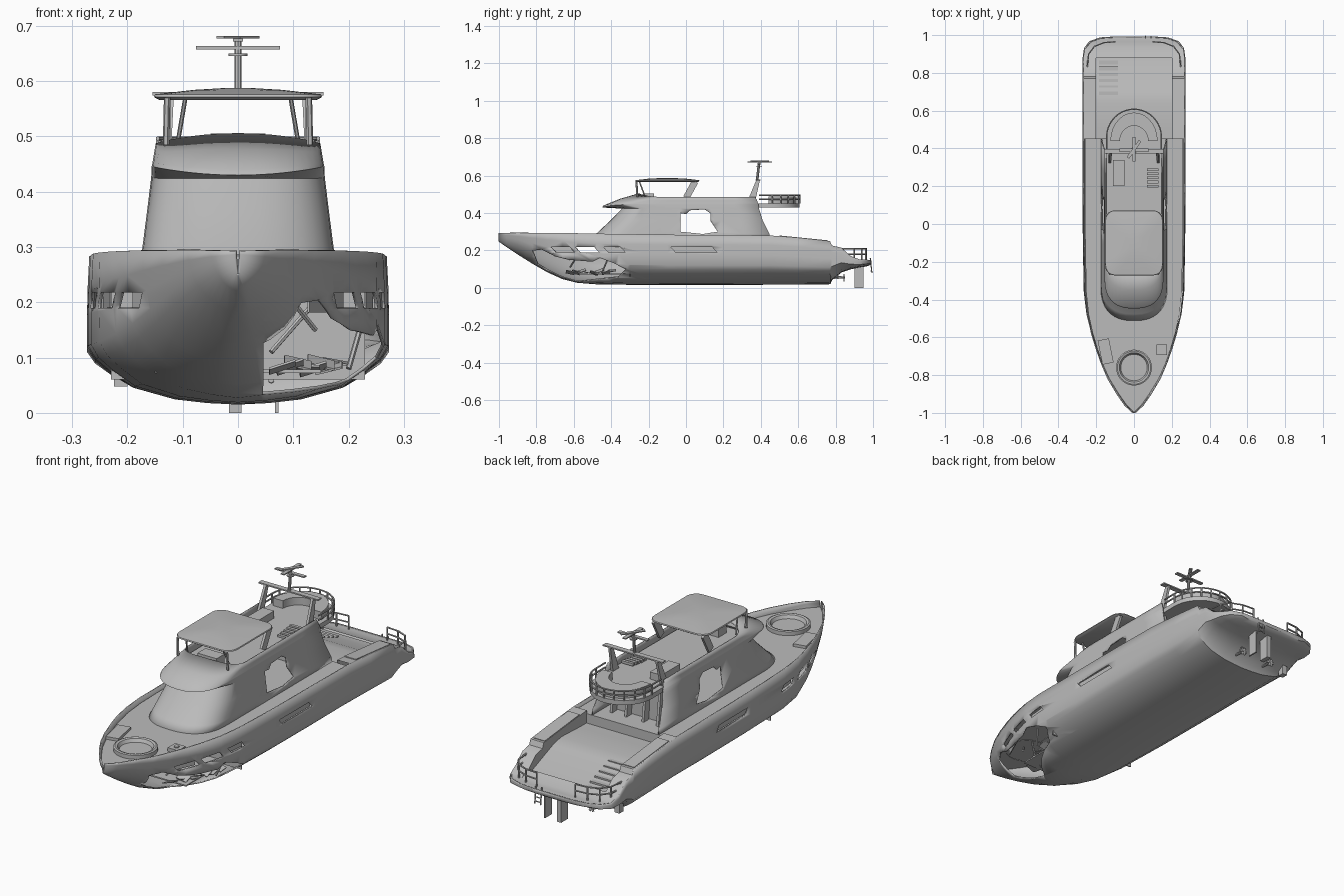
import bpy, bmesh, math, random
from mathutils import Vector, Matrix

if "Cube" in bpy.data.objects:
    bpy.data.objects.remove(bpy.data.objects["Cube"])
random.seed(4)

grey = bpy.data.materials.new("plain grey")
grey.use_nodes = True
grey.diffuse_color = (0.5, 0.5, 0.5, 1)
grey.node_tree.nodes["Principled BSDF"].inputs["Base Color"].default_value = grey.diffuse_color
parts = []


def finish(name, bm, thickness=0):
    bmesh.ops.recalc_face_normals(bm, faces=bm.faces)
    mesh = bpy.data.meshes.new(name)
    bm.to_mesh(mesh)
    bm.free()
    mesh.materials.append(grey)
    ob = bpy.data.objects.new(name, mesh)
    bpy.context.collection.objects.link(ob)
    if thickness:
        mod = ob.modifiers.new("thickness", "SOLIDIFY")
        mod.thickness, mod.offset = thickness, 0
    parts.append(ob)


def loft(rings, closed=False, caps=()):
    bm = bmesh.new()
    rows = [[bm.verts.new(p) for p in ring] for ring in rings]
    n = len(rows[0])
    for a, b in zip(rows, rows[1:]):
        for i in range(n if closed else n - 1):
            j = (i + 1) % n
            bm.faces.new((a[i], a[j], b[j], b[i]))
    for c in caps:
        bm.faces.new(rows[c])
    return bm


def prism(name, shape, z0, z1):
    finish(name, loft([[(x, y, z) for x, y in shape] for z in (z0, z1)], True, (0, -1)))


def box(name, centre, size, rot=Matrix()):
    bm = bmesh.new()
    m = Matrix.Translation(centre) @ rot.to_4x4() @ Matrix.Diagonal((*size, 1))
    bmesh.ops.create_cube(bm, size=1, matrix=m)
    finish(name, bm)


def rods(name, paths, r, sides=6):
    bm = bmesh.new()
    for path in paths:
        for p, q in zip(path, path[1:]):
            p, q = Vector(p), Vector(q)
            d = q - p
            m = Matrix.Translation((p + q) / 2) @ d.to_track_quat("Z", "Y").to_matrix().to_4x4()
            bmesh.ops.create_cone(bm, cap_ends=True, segments=sides, radius1=r, radius2=r,
                                  depth=d.length, matrix=m)
    finish(name, bm)


def lathe(name, profile, centre, steps=32):
    rings = [[(centre[0] + r * math.cos(k * math.tau / steps),
               centre[1] + r * math.sin(k * math.tau / steps), z) for k in range(steps)]
             for r, z in profile]
    finish(name, loft(rings, True, (-1,)))


def inside(y, z, poly):
    hit = False
    for (a, b), (c, d) in zip(poly, poly[1:] + poly[:1]):
        if (b > z) != (d > z) and y < (c - a) * (z - b) / (d - b) + a:
            hit = not hit
    return hit


def cut_opening(bm, poly, side, min_x=0.01):
    """Cut a side-on outline out of a skin, on the side given by the sign."""
    ys, zs = [p[0] for p in poly], [p[1] for p in poly]

    def near():
        found = [f for f in bm.faces if f.calc_center_median().x * side > 0
                 and max(v.co.y for v in f.verts) > min(ys) and min(v.co.y for v in f.verts) < max(ys)
                 and max(v.co.z for v in f.verts) > min(zs) and min(v.co.z for v in f.verts) < max(zs)]
        return found + list({e for f in found for e in f.edges}) + list({v for f in found for v in f.verts})
    planes = [((0, a, b), (0, d - b, a - c)) for (a, b), (c, d) in zip(poly, poly[1:] + poly[:1])]
    planes.append(((min_x * side, 0, 0), (1, 0, 0)))
    for co, no in planes:
        bmesh.ops.bisect_plane(bm, geom=near(), plane_co=co, plane_no=no, dist=1e-6)
    gone = []
    for f in bm.faces:
        c = f.calc_center_median()
        if c.x * side > min_x and inside(c.y, c.z, poly):
            gone.append(f)
    bmesh.ops.delete(bm, geom=gone, context="FACES")


# Hull stations: y, half breadth, sheer height, keel height
STATIONS = [(-1, .004, .293, .25), (-.96, .048, .294, .222), (-.9, .09, .295, .182),
            (-.82, .138, .294, .132), (-.74, .173, .294, .086), (-.66, .202, .293, .05),
            (-.58, .227, .292, .03), (-.48, .25, .29, .022), (-.36, .263, .288, .02),
            (-.1, .268, .284, .018), (.2, .27, .283, .018), (.45, .27, .28, .02),
            (.6, .27, .268, .02), (.77, .27, .25, .022), (.78, .27, .226, .045),
            (.83, .27, .215, .085), (.88, .269, .17, .102), (.93, .262, .15, .112),
            (.965, .235, .15, .118), (.985, .18, .148, .125), (.99, .1, .146, .13)]
ROUND = [(0, 0), (.2, .01), (.42, .035), (.7, .115), (.85, .22), (.95, .305), (1, .39), (1, .6), (.995, .8), (.985, 1)]
FLARED = [(0, 0), (.2, .06), (.36, .14), (.5, .24), (.62, .34), (.73, .46), (.82, .58), (.89, .7), (.95, .85), (1, 1)]


def section(y, b, top, keel):
    w = min(1, (y + 1) / .55)
    half = []
    for (u, v), (s, t) in zip(ROUND, FLARED):
        half.append((b * (u * w + s * (1 - w)), y, keel + (top - keel) * (v * w + t * (1 - w))))
    return [(-x, y, z) for x, y, z in half[:0:-1]] + half


hull = loft([section(*s) for s in STATIONS], caps=(-1,))
WINDOWS = [(-.72, -.62), (-.59, -.49), (-.44, -.35), (-.08, .14)]
for side in (1, -1):
    for a, b in WINDOWS:
        cut_opening(hull, [(a, .218), (b, .218), (b + .025, .19), (a + .025, .19)], side)
    # Recessed panes behind some hull windows
    for x, y, length, turn in ((.158, -.66, .15, -.42), (.236, -.385, .13, -.1), (.25, .04, .27, 0)):
        box("window_recess", (side * x, y, .204), (.004, length, .045), Matrix.Rotation(side * turn, 4, "Z"))
BREACH = [(-.82, .2), (-.77, .205), (-.7, .17), (-.62, .15), (-.5, .14), (-.46, .16), (-.38, .13),
          (-.32, .1), (-.36, .06), (-.45, .05), (-.58, .035), (-.68, .045), (-.78, .1)]
cut_opening(hull, BREACH, 1, .045)
finish("hull", hull, .006)

# Decks inside the bulwarks
finish("main_deck", loft([[(s * (b * .97 - .002), y, .266) for s in (-1, 1)]
                          for y, b, t, k in STATIONS[:12]]))
finish("swim_platform", loft([[(s * b * .98, y, t - .002) for s in (-1, 1)]
                              for y, b, t, k in STATIONS[16:]]))
finish("aft_deck", loft([[(s * .205, y, z) for s in (-1, 1)] for y, z in
                         ((.3, .22), (.5, .222), (.64, .228), (.7, .215), (.86, .152), (.9, .149))]))
for side, tag in ((1, "left"), (-1, "right")):
    finish(tag + "_coaming", loft([[(side * b * .985, y, t), (side * .2, y, t), (side * .2, y, .14)]
                                   for y, b, t, k in STATIONS[11:18]]))
    box(tag + "_coaming_cap", (side * .232, .63, .263), (.06, .26, .008), Matrix.Rotation(-.1, 4, "X"))
box("deck_step", (0, .45, .243), (.4, .006, .046))
for i in range(6):
    box("stair_%d" % i, (-.135, .685 + i * .033, .196 - i * .012), (.1, .033, .045))

# Broken bow interior
box("lower_floor", (0, -.42, .075), (.3, .36, .006))
box("bow_bulkhead", (0, -.3, .16), (.46, .006, .2))
rods("broken_ribs", [[(.06, -.62, .11), (.13, -.57, .19)], [(.1, -.66, .2), (.14, -.62, .15)],
                     [(.2, -.45, .08), (.22, -.42, .15)]], .005)
for i in range(8):
    turn = Matrix.Rotation(random.uniform(-.4, .4), 4, "X") @ Matrix.Rotation(random.uniform(-.4, .4), 4, "Y")
    box("torn_plate_%d" % i, (.08 + i * .014, -.62 + i * .032, .075 + random.uniform(0, .02)),
        (.05, .045, .004), turn)

# Foredeck fittings
lathe("foredeck_tub", [(.095, .264), (.095, .284), (.088, .287), (.078, .284), (.07, .269)], (0, -.76))
box("left_hatch", (.147, -.665, .274), (.055, .055, .018))
lathe("hatch_knob", [(.012, .28), (.012, .288)], (.147, -.665), 10)
box("right_hatch", (-.15, -.675, .272), (.06, .13, .014), Matrix.Rotation(.2, 4, "Z"))


def outline(hw, front, aft, bow, z, crown=0, steps=18):
    """Straight sides with a rounded front, raised in the middle by the crown."""
    arc = []
    for a in (math.pi * k / steps for k in range(1, steps)):
        u = math.copysign(abs(math.cos(a)) ** .8, math.cos(a))
        arc.append((hw * u, front + bow * (1 - math.sin(a) ** .8), z + crown * (1 - u * u)))
    ys = [aft + (front + bow - aft) * k / 5 for k in range(6)]
    return [(hw, y, z) for y in ys] + arc + [(-hw, y, z) for y in reversed(ys)]


# Deckhouse with forward brow
house = loft([outline(.173, -.51, .45, .18, .264), outline(.171, -.475, .445, .17, .29),
              outline(.162, -.4, .41, .16, .36), outline(.154, -.34, .39, .14, .425),
              outline(.153, -.445, .388, .16, .446, -.015), outline(.152, -.44, .386, .16, .45, -.012),
              outline(.149, -.35, .38, .15, .468, .006), outline(.146, -.25, .37, .11, .486, .017)])
for side in (1, -1):
    cut_opening(house, [(-.03, .3), (-.03, .4), (0, .395), (.02, .415), (.1, .42), (.13, .4),
                        (.13, .36), (.17, .3), (.09, .288)], side)
finish("deckhouse", house, .006)
box("saloon_back_wall", (0, .34, .335), (.3, .006, .23))
for x in (-.12, -.045, .045, .12):
    box("door_post", (x, .36, .33), (.012, .035, .22), Matrix.Rotation(.12, 4, "X"))

# Flybridge floor with rounded aft overhang
stern_arc = [(.145 * math.cos(a), .46 + .148 * math.sin(a)) for a in (math.pi * k / 20 for k in range(21))]
prism("flybridge_floor", [(-.14, -.28), (.14, -.28)] + stern_arc, .43, .452)
rods("aft_rail", [[(x, y, z) for x, y in [(.145, .39)] + stern_arc + [(-.145, .39)]] for z in (.475, .496)]
     + [[(x, y, .45), (x, y, .496)] for x, y in stern_arc[::2]], .004)
curve = [math.pi * k / 14 for k in range(15)]
prism("aft_seat", [(.125 * math.cos(a), .44 + .15 * math.sin(a)) for a in curve]
      + [(.075 * math.cos(a), .44 + .08 * math.sin(a)) for a in reversed(curve)], .45, .488)
box("console", (0, -.2, .477), (.1, .06, .056))
box("cabinet", (-.08, .27, .468), (.06, .14, .035))
for i in range(5):
    box("ladderway_step", (.1, .2 + i * .022, .456 + i * .003), (.06, .014, .012))


def rounded(hx, hy, z, r):
    return [(sx * (hx - r) + r * math.cos(a), -.1 + sy * (hy - r) + r * math.sin(a), z)
            for q, (sx, sy) in enumerate(((1, 1), (-1, 1), (-1, -1), (1, -1)))
            for a in ((q + k / 5) * math.pi / 2 for k in range(6))]


# Hardtop and its posts
finish("hardtop", loft([rounded(.143, .165, .566, .05), rounded(.152, .172, .571, .05),
                        rounded(.15, .17, .576, .05), rounded(.08, .1, .584, .04),
                        rounded(.03, .04, .587, .02)], True, (0, -1)))
rods("front_struts", [[(s * .113, -.21, .465), (s * .095, -.25, .57)] for s in (1, -1)], .004)
rods("windscreen_posts", [[(s * .13, -.26, .485), (s * .128, -.265, .57)] for s in (1, -1)], .006)
for s in (1, -1):
    box("rear_post", (s * .128, .025, .525), (.012, .035, .1), Matrix.Rotation(-.5, 4, "X"))

# Radar arch and mast
for s in (1, -1):
    finish("arch_leg", loft([[(s * (x + e), y + d, z) for e, d in ((-.006, -w), (.006, -w), (.006, w), (-.006, w))]
                             for x, y, z, w in ((.128, .345, .45, .022), (.122, .385, .575, .01))], True, (0, -1)))
box("arch_beam", (0, .385, .577), (.31, .025, .006))
rods("mast", [[(0, .38, .575), (0, .392, .678)]], .007, 10)
lathe("mast_collar", [(.017, .645), (.017, .65)], (0, .39), 12)
box("lower_scanner", (0, .39, .66), (.152, .018, .006))
box("upper_scanner", (0, .395, .679), (.11, .016, .005), Matrix.Rotation(.95, 4, "Z"))
box("cross_scanner", (0, .395, .674), (.018, .13, .005))

# Stern rails, ladder and running gear
for s in (1, -1):
    path = [(s * .1, .965), (s * .16, .96), (s * .21, .94), (s * .24, .9), (s * .247, .84), (s * .247, .79)]
    rods("stern_rail", [[(x, y, z) for x, y in path] for z in (.18, .21)]
         + [[(x, y, .148), (x, y, .21)] for x, y in path], .004)
rods("boarding_ladder", [[(x, .985, .16), (x, .994, .08)] for x in (.06, .09)]
     + [[(.06, .99, z), (.09, .99, z)] for z in (.09, .11, .13)], .003)
for x, wide in ((-.005, .022), (.07, .007)):
    box("rudder", (x, .925, .06), (wide, .05, .12))
for x in (-.1, .06):
    rods("propeller_shaft", [[(x, .77, .06), (x, .85, .055)]], .006)
    for k in range(3):
        box("propeller_blade", (x, .845, .055), (.04, .004, .01), Matrix.Rotation(k * math.pi / 3, 4, "Y"))
box("trim_tab", (-.212, .8, .07), (.025, .03, .045))

for ob in parts:
    ob.select_set(True)
bpy.context.view_layer.objects.active = parts[0]
bpy.ops.object.shade_smooth_by_angle(angle=math.radians(35))
